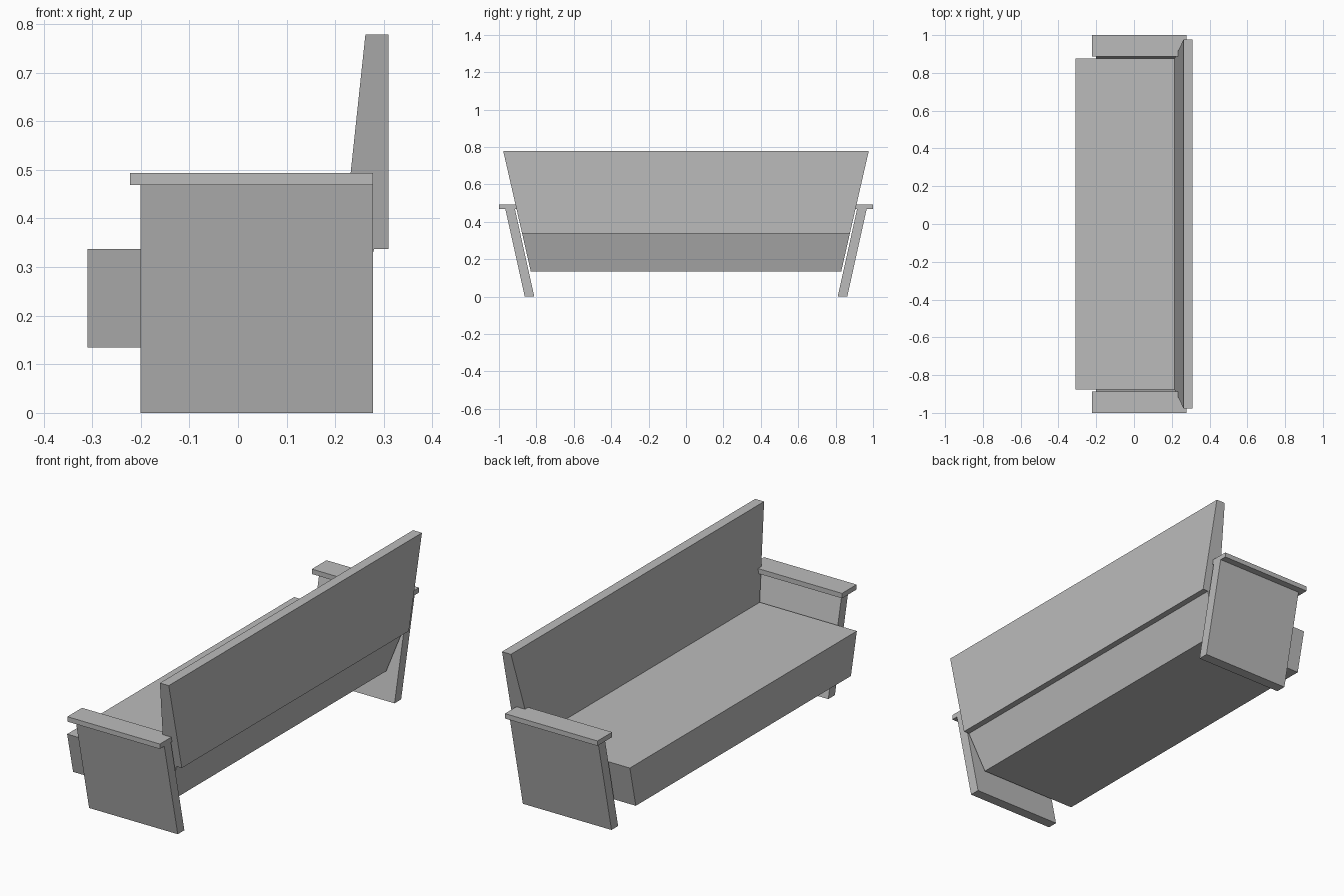
import bpy
import bmesh

cube = bpy.data.objects.get("Cube")
if cube:
    bpy.data.objects.remove(cube, do_unlink=True)

# Single plain grey finish
grey = bpy.data.materials.new("plain_grey")
grey.use_nodes = True
colour = (0.5, 0.5, 0.5, 1.0)
grey.diffuse_color = colour
grey.node_tree.nodes["Principled BSDF"].inputs["Base Color"].default_value = colour


def slab(name, bottom, top, mirror=False):
    """Flat-sided board lofted between two rectangles (z, x0, x1, y0, y1)."""
    bm = bmesh.new()
    rings = []
    for z, x0, x1, y0, y1 in (bottom, top):
        corners = ((x0, y0), (x1, y0), (x1, y1), (x0, y1))
        if mirror:
            corners = [(x, -y) for x, y in corners]
        rings.append([bm.verts.new((x, y, z)) for x, y in corners])
    low, high = rings
    bm.faces.new(low)
    bm.faces.new(high)
    for i in range(4):
        j = (i + 1) % 4
        bm.faces.new((low[i], low[j], high[j], high[i]))
    bmesh.ops.recalc_face_normals(bm, faces=bm.faces)
    mesh = bpy.data.meshes.new(name)
    bm.to_mesh(mesh)
    bm.free()
    mesh.materials.append(grey)
    obj = bpy.data.objects.new(name, mesh)
    bpy.context.collection.objects.link(obj)
    return obj


# Thick seat block with splayed ends and an undercut rear
slab("seat", (0.135, -0.31, 0.22, -0.83, 0.83),
     (0.337, -0.31, 0.28, -0.876, 0.876))

# Backrest: upright rear, leaning front, ends flaring outwards
slab("backrest", (0.337, 0.215, 0.31, -0.876, 0.876),
     (0.778, 0.262, 0.31, -0.977, 0.977))

# Splayed side panels, each topped with a flat armrest
for side, flip in (("left", False), ("right", True)):
    slab(side + "_side_panel", (0, -0.201, 0.278, 0.811, 0.862),
         (0.469, -0.201, 0.278, 0.915, 0.966), flip)
    slab(side + "_armrest", (0.469, -0.222, 0.278, 0.887, 1.0),
         (0.493, -0.222, 0.278, 0.887, 1.0), flip)
